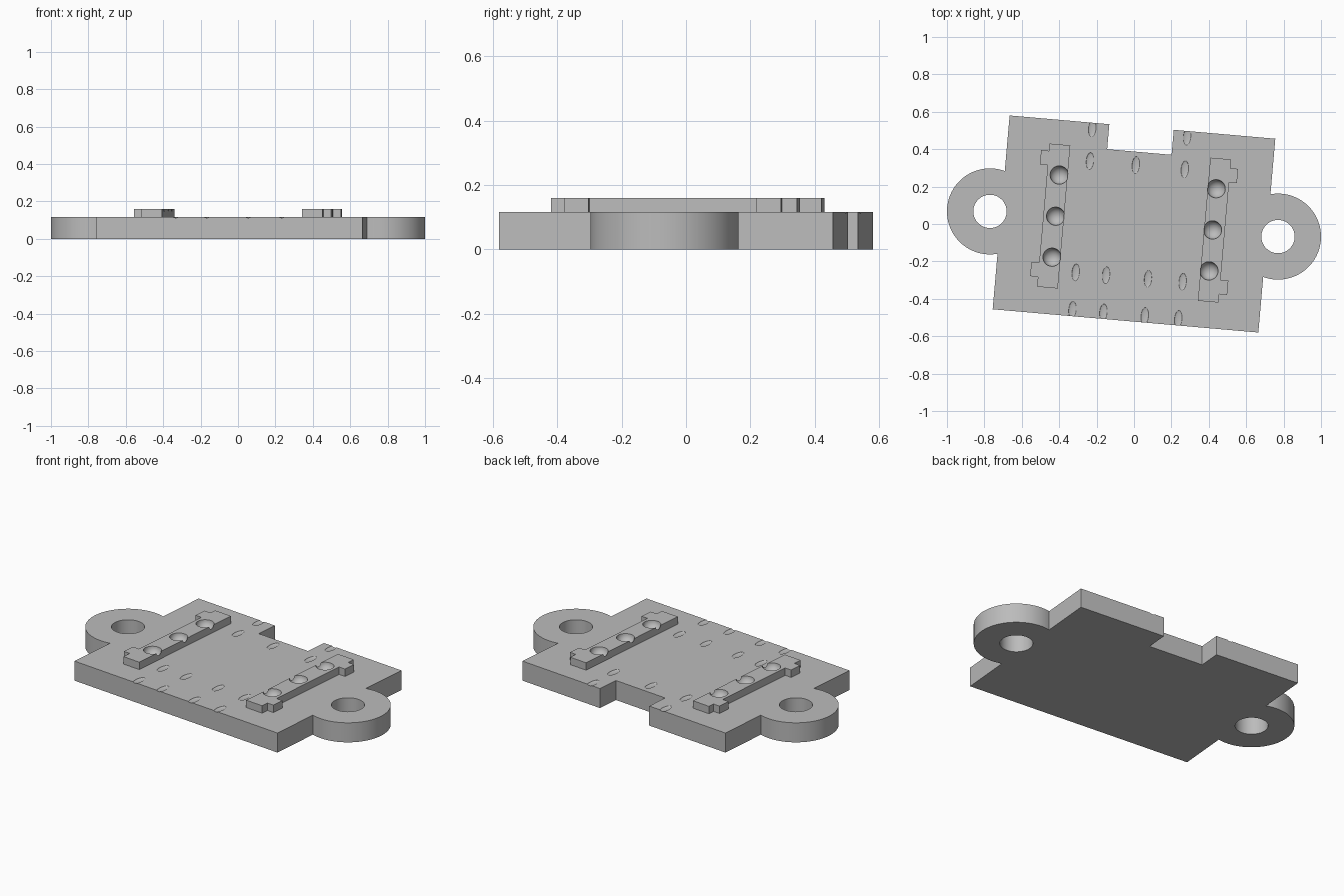
import bpy, bmesh, math
from mathutils import Matrix, Vector

if "Cube" in bpy.data.objects:
    bpy.data.objects.remove(bpy.data.objects["Cube"], do_unlink=True)

TURN = Matrix.Rotation(math.radians(-5), 4, 'Z')
PLATE_TOP, STRIP_TOP = 0.116, 0.16
HALF_W, HALF_D = 0.713, 0.52
EAR_X, EAR_R, EAR_HOLE = 0.773, 0.23, 0.089

grey = bpy.data.materials.new("plain_grey")
grey.use_nodes = True
grey.diffuse_color = (0.5, 0.5, 0.5, 1)
grey.node_tree.nodes["Principled BSDF"].inputs["Base Color"].default_value = (0.5, 0.5, 0.5, 1)


def make_object(name, bm):
    mesh = bpy.data.meshes.new(name)
    bmesh.ops.recalc_face_normals(bm, faces=bm.faces)
    bm.to_mesh(mesh)
    bm.free()
    mesh.materials.append(grey)
    obj = bpy.data.objects.new(name, mesh)
    bpy.context.collection.objects.link(obj)
    return obj


def extrude_outline(name, points, z0, z1):
    bm = bmesh.new()
    face = bm.faces.new([bm.verts.new((x, y, z0)) for x, y in points])
    out = bmesh.ops.extrude_face_region(bm, geom=[face])
    top = [v for v in out["geom"] if isinstance(v, bmesh.types.BMVert)]
    bmesh.ops.translate(bm, verts=top, vec=(0, 0, z1 - z0))
    return make_object(name, bm)


def cut(obj, cutter):
    mod = obj.modifiers.new("cut", 'BOOLEAN')
    mod.operation, mod.solver, mod.object = 'DIFFERENCE', 'EXACT', cutter
    bpy.context.view_layer.update()
    graph = bpy.context.evaluated_depsgraph_get()
    mesh = bpy.data.meshes.new_from_object(obj.evaluated_get(graph))
    obj.modifiers.clear()
    obj.data = mesh
    bpy.data.objects.remove(cutter, do_unlink=True)


def finish(obj):
    obj.data.transform(TURN)
    bpy.ops.object.select_all(action='DESELECT')
    obj.select_set(True)
    bpy.context.view_layer.objects.active = obj
    bpy.ops.object.shade_smooth_by_angle(angle=math.radians(30))


def add_ball(bm, centre, radii):
    place = Matrix.Translation(Vector(centre)) @ Matrix.Diagonal((*radii, 1))
    bmesh.ops.create_uvsphere(bm, u_segments=32, v_segments=16, radius=1, matrix=place)


def ear_arc(side, steps=48):
    # Rounded lug, walked counter-clockwise around the plate
    reach = math.acos((HALF_W - EAR_X) / EAR_R)
    base = 0 if side > 0 else math.pi
    return [(side * EAR_X + EAR_R * math.cos(base + a), EAR_R * math.sin(base + a))
            for a in (reach * (2 * i / steps - 1) for i in range(steps + 1))]


# Base plate with two lugs and a notch in the back edge
outline = [(-HALF_W, -HALF_D), (HALF_W, -HALF_D)] + ear_arc(1)
outline += [(HALF_W, HALF_D), (0.168, HALF_D), (0.168, 0.386),
            (-0.178, 0.386), (-0.178, HALF_D), (-HALF_W, HALF_D)] + ear_arc(-1)
plate = extrude_outline("base_plate", outline, 0, PLATE_TOP)

# Screw holes and shallow dents
bm = bmesh.new()
for side in (-1, 1):
    bmesh.ops.create_cone(bm, cap_ends=True, segments=48, radius1=EAR_HOLE, radius2=EAR_HOLE,
                          depth=1, matrix=Matrix.Translation((side * EAR_X, 0, 0)))
dent_rows = [(-0.485, (-0.288, -0.122, 0.1, 0.28)), (-0.285, (-0.288, -0.125, 0.1, 0.286)),
             (0.315, (-0.264, -0.018, 0.245)), (0.49, (-0.267, 0.242))]
for y, xs in dent_rows:
    for x in xs:
        add_ball(bm, (x, y, PLATE_TOP), (0.02, 0.045, 0.006))
cut(plate, make_object("plate_cutter", bm))
finish(plate)

# Raised strips with outward tabs and three bowl-shaped sockets each
for name, side, shift in (("right_strip", -1, 0.012), ("left_strip", 1, 0.004)):
    inner, outer, tab = 0.376, 0.487, 0.529
    low, high = -0.379, 0.389
    a, b = 0.262 + shift, 0.338 + shift
    c, d = -0.262 + shift, -0.338 + shift
    profile = [(inner, low), (outer, low), (outer, d), (tab, d), (tab, c), (outer, c),
               (outer, a), (tab, a), (tab, b), (outer, b), (outer, high), (inner, high)]
    strip = extrude_outline(name, [(side * x, y) for x, y in profile],
                            PLATE_TOP - 0.01, STRIP_TOP)
    bm = bmesh.new()
    for y in (-0.215, 0.005, 0.226):
        add_ball(bm, (side * 0.421, y, STRIP_TOP), (0.049, 0.049, 0.044))
    cut(strip, make_object("socket_cutter", bm))
    finish(strip)
